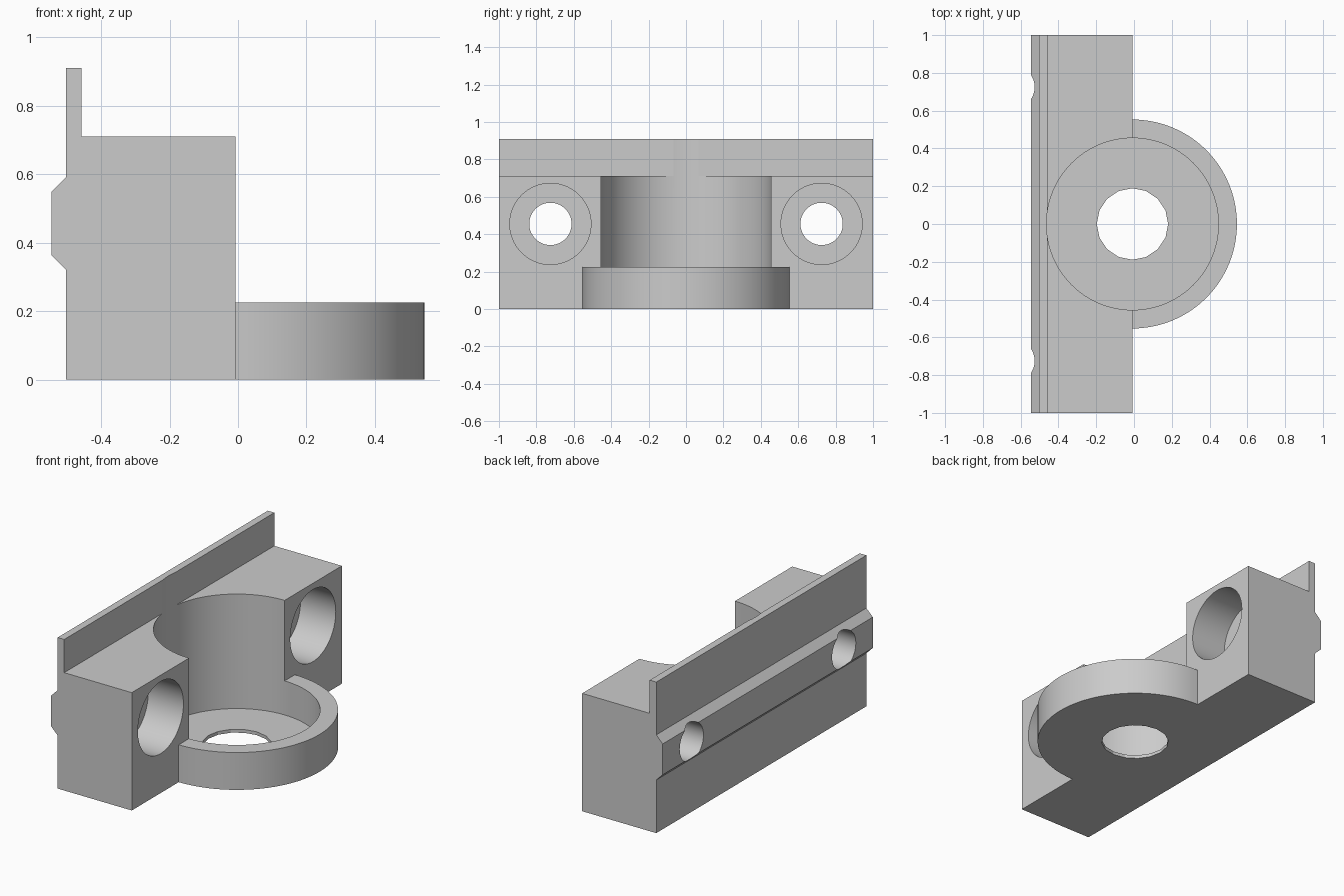
import bpy, bmesh, math
from mathutils import Vector

cube = bpy.data.objects.get("Cube")
if cube:
    bpy.data.objects.remove(cube, do_unlink=True)

grey = bpy.data.materials.new("plain_grey")
grey.use_nodes = True
grey.diffuse_color = (0.6, 0.6, 0.6, 1)
grey.node_tree.nodes["Principled BSDF"].inputs["Base Color"].default_value = (0.6, 0.6, 0.6, 1)

CX = -0.008          # axis of the socket
STEPS = 96


def prism(name, points, sweep):
    """Extrude a closed outline of 3D points along a vector."""
    bm = bmesh.new()
    face = bm.faces.new([bm.verts.new(p) for p in points])
    out = bmesh.ops.extrude_face_region(bm, geom=[face])
    verts = [g for g in out["geom"] if isinstance(g, bmesh.types.BMVert)]
    bmesh.ops.translate(bm, vec=Vector(sweep), verts=verts)
    bmesh.ops.recalc_face_normals(bm, faces=bm.faces)
    mesh = bpy.data.meshes.new(name)
    bm.to_mesh(mesh)
    bm.free()
    mesh.materials.append(grey)
    obj = bpy.data.objects.new(name, mesh)
    bpy.context.collection.objects.link(obj)
    return obj


def circle(radius, steps=STEPS, start=0.0, span=math.tau, count=None):
    n = count or steps
    return [(radius * math.cos(start + span * i / steps),
             radius * math.sin(start + span * i / steps)) for i in range(n)]


def upright(name, radius, z0, z1, steps=STEPS):
    return prism(name, [(CX + a, b, z0) for a, b in circle(radius, steps)], (0, 0, z1 - z0))


def crosswise(name, radius, y, x0, x1):
    return prism(name, [(x0, y + a, 0.455 + b) for a, b in circle(radius)], (x1 - x0, 0, 0))


def combine(base, other, operation):
    mod = base.modifiers.new(operation.lower(), "BOOLEAN")
    mod.object, mod.operation, mod.solver = other, operation, "EXACT"
    bpy.context.view_layer.objects.active = base
    bpy.ops.object.modifier_apply(modifier=mod.name)
    bpy.data.objects.remove(other, do_unlink=True)


# Block with the thin upper lip and the bevelled rear rail
outline = [(-0.008, 0), (-0.008, 0.71), (-0.458, 0.71), (-0.458, 0.91), (-0.502, 0.91),
           (-0.502, 0.592), (-0.545, 0.549), (-0.545, 0.363), (-0.502, 0.32), (-0.502, 0)]
body = prism("mounting_bracket", [(x, -1, z) for x, z in outline], (0, 2, 0))

# Half-round collar at the front of the socket
arc = circle(0.553, STEPS // 2, -math.pi / 2, math.pi, STEPS // 2 + 1)
collar = prism("collar", [(CX + a, b, 0) for a, b in arc] + [(-0.1, 0.553, 0), (-0.1, -0.553, 0)],
               (0, 0, 0.225))
combine(body, collar, "UNION")

# Socket bore above a thin floor, and the hole through the floor
combine(body, upright("bore", 0.455, 0.02, 1.0), "DIFFERENCE")
combine(body, upright("floor_hole", 0.189, -0.1, 0.1, 16), "DIFFERENCE")

# Counterbored screw holes on both sides
for y in (-0.725, 0.725):
    combine(body, crosswise("counterbore", 0.217, y, -0.243, 0.1), "DIFFERENCE")
    combine(body, crosswise("screw_hole", 0.113, y, -0.7, 0.1), "DIFFERENCE")

bpy.ops.object.select_all(action="DESELECT")
body.select_set(True)
bpy.context.view_layer.objects.active = body
bpy.ops.object.shade_smooth_by_angle(angle=math.radians(6))
